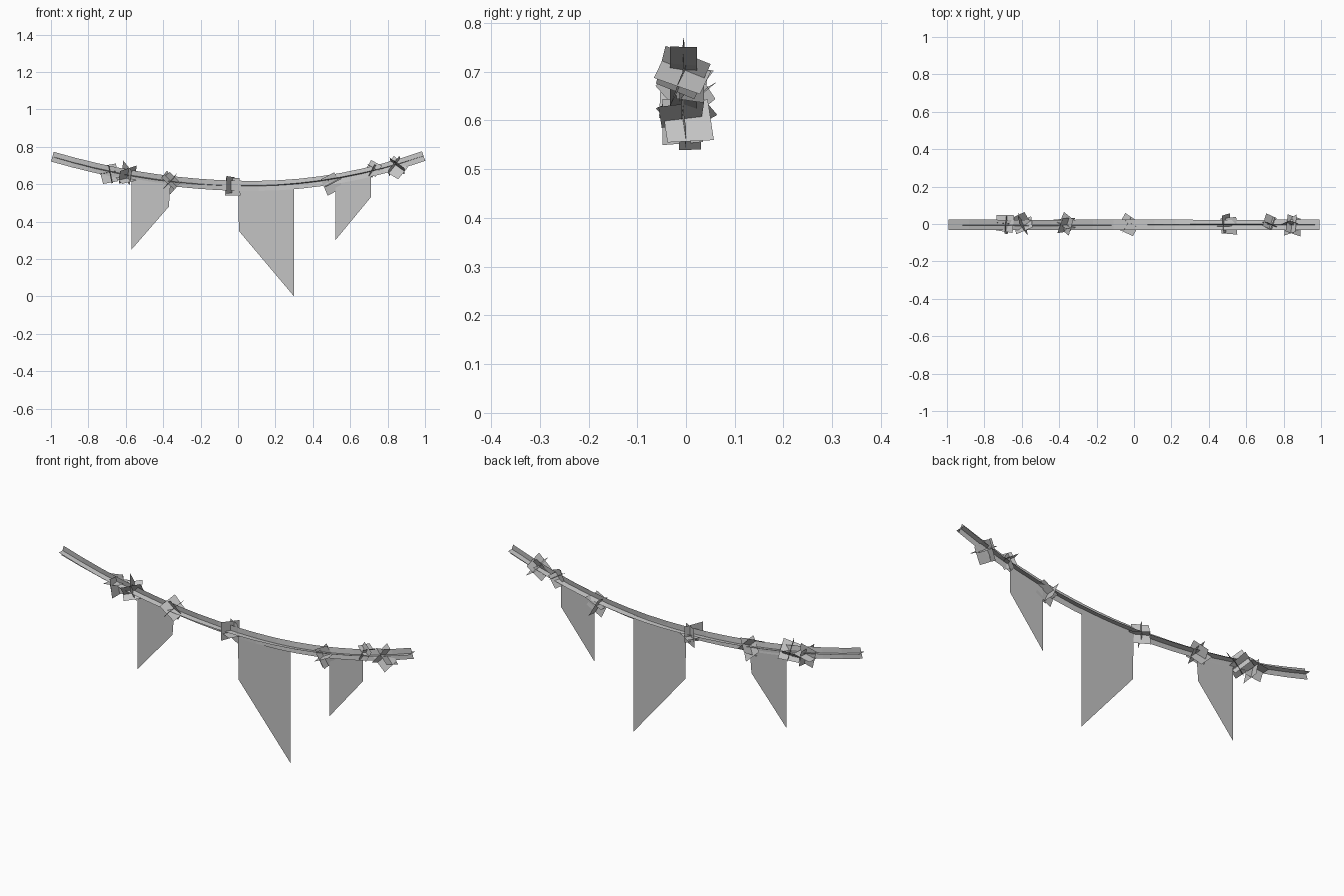
import bpy
import math
import random
from mathutils import Vector, Euler

random.seed(11)
if "Cube" in bpy.data.objects:
    bpy.data.objects.remove(bpy.data.objects["Cube"], do_unlink=True)

# One flat grey for everything
grey = bpy.data.materials.new("plain_grey")
grey.use_nodes = True
COLOUR = (0.55, 0.55, 0.55, 1)
grey.diffuse_color = COLOUR
grey.node_tree.nodes["Principled BSDF"].inputs["Base Color"].default_value = COLOUR


def make(name, verts, faces):
    mesh = bpy.data.meshes.new(name)
    mesh.from_pydata(verts, [], faces)
    mesh.materials.append(grey)
    obj = bpy.data.objects.new(name, mesh)
    bpy.context.collection.objects.link(obj)
    return obj


def sag(x):
    """Height of the drooping stem."""
    d = x - 0.08
    return 0.591 + (0.192 if d > 0 else 0.136) * d * d


def ribbon(name, roll, half, steps=18):
    """Flat strip along the stem, rolled about its path."""
    verts = []
    for i in range(steps + 1):
        x = -0.9925 + 1.985 * i / steps
        tangent = Vector((0.02, 0, sag(x + 0.01) - sag(x - 0.01))).normalized()
        up = Vector((-tangent.z, 0, tangent.x))
        angle = roll + math.radians(10) * math.sin(3 * x)
        side = (up * math.cos(angle) + Vector((0, 1, 0)) * math.sin(angle)) * half
        centre = Vector((x, -0.005, sag(x)))
        verts += [centre - side, centre + side]
    faces = [(2 * i, 2 * i + 2, 2 * i + 3, 2 * i + 1) for i in range(steps)]
    return make(name, verts, faces)


# Stem: two crossing strips
ribbon("stem_upright_strip", 0, 0.027)
ribbon("stem_flat_strip", math.pi / 2, 0.028)

# Hanging sheets: outline in x and z
sheets = {
    "right_hanging_sheet": [(-0.57, 0.65), (-0.57, 0.25), (-0.37, 0.48), (-0.36, 0.61)],
    "middle_hanging_sheet": [(0.0, 0.60), (0.005, 0.35), (0.30, 0.0), (0.30, 0.60)],
    "left_hanging_sheet": [(0.52, 0.62), (0.52, 0.30), (0.71, 0.53), (0.71, 0.66)],
}
for name, outline in sheets.items():
    make(name, [(x, -0.002, z) for x, z in outline], [(0, 1, 2, 3)])

# Leaf tufts: three crossing cards each (x, z, card size)
tufts = [(-0.69, 0.655, 0.095), (-0.59, 0.645, 0.1), (-0.365, 0.615, 0.095),
         (-0.03, 0.59, 0.095), (0.5, 0.61, 0.095), (0.72, 0.68, 0.07),
         (0.84, 0.695, 0.1)]
planes = [(0, 1), (1, 2), (2, 0)]
for n, (x, z, size) in enumerate(tufts):
    verts, faces = [], []
    turn = Euler([random.uniform(0, math.pi) for _ in range(3)]).to_matrix()
    for a, b in planes:
        start = len(verts)
        shift = Vector([random.uniform(-0.012, 0.012) for _ in range(3)])
        for u, v in [(-1, -1), (1, -1), (1, 1), (-1, 1)]:
            corner = Vector((0, 0, 0))
            corner[a] = u * size / 2
            corner[b] = v * size / 2 * (0.85 if u > 0 else 1)
            verts.append(turn @ (corner + shift) + Vector((x, 0, z)))
        faces.append(tuple(range(start, start + 4)))
    make(f"leaf_tuft_{n + 1}", verts, faces)
